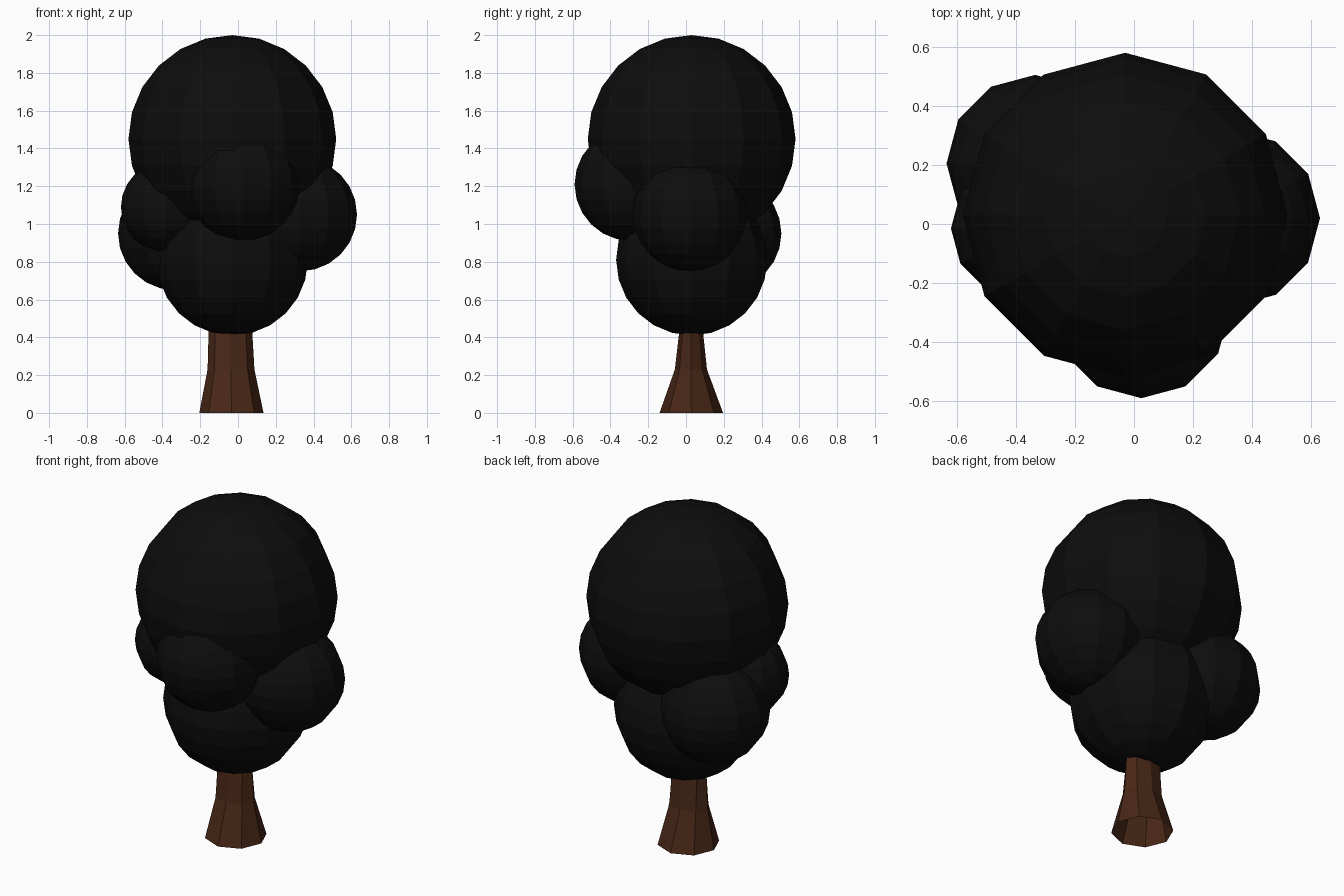
import bpy, bmesh
from math import cos, sin, pi

if "Cube" in bpy.data.objects:
    bpy.data.objects.remove(bpy.data.objects["Cube"])


def material(name, rgb):
    m = bpy.data.materials.new(name)
    m.diffuse_color = (*rgb, 1)
    m.use_nodes = True
    m.node_tree.nodes["Principled BSDF"].inputs["Base Color"].default_value = m.diffuse_color
    return m


def finish(name, bm, mat):
    bmesh.ops.recalc_face_normals(bm, faces=bm.faces)
    me = bpy.data.meshes.new(name)
    bm.to_mesh(me)
    bm.free()
    me.materials.append(mat)
    ob = bpy.data.objects.new(name, me)
    bpy.context.collection.objects.link(ob)
    return ob


bark = material("bark", (0.065, 0.02, 0.008))
leaves = material("leaves", (0.004, 0.004, 0.004))

# Foliage balls: name, centre, radius
balls = [
    ("crown_top", (-0.03, 0.03, 1.45), 0.55),
    ("crown_base", (-0.03, 0.03, 0.81), 0.40),
    ("front_clump", (0.025, -0.29, 1.21), 0.30),
    ("right_clump", (0.33, 0.02, 1.05), 0.30),
    ("back_left_clump", (-0.335, 0.205, 0.95), 0.30),
    ("left_clump", (-0.38, -0.015, 1.09), 0.24),
]
for name, centre, radius in balls:
    bm = bmesh.new()
    bmesh.ops.create_uvsphere(bm, u_segments=12, v_segments=12, radius=radius)
    ob = finish(name, bm, leaves)
    ob.location = centre

# Trunk: eight-sided flared tube, open at the bottom
# sections: z, centre x, centre y, half width x, half width y
sections = [
    (0.00, -0.035, 0.028, 0.170, 0.168),
    (0.23, -0.037, 0.026, 0.124, 0.085),
    (0.42, -0.040, 0.027, 0.116, 0.064),
    (0.55, -0.040, 0.027, 0.110, 0.060),
]
SIDES = 8
bm = bmesh.new()
rings = [[bm.verts.new((cx + rx * cos(2 * pi * i / SIDES),
                        cy + ry * sin(2 * pi * i / SIDES), z))
          for i in range(SIDES)] for z, cx, cy, rx, ry in sections]
for a, b in zip(rings, rings[1:]):
    for i in range(SIDES):
        j = (i + 1) % SIDES
        bm.faces.new((a[i], a[j], b[j], b[i]))
finish("trunk", bm, bark)
